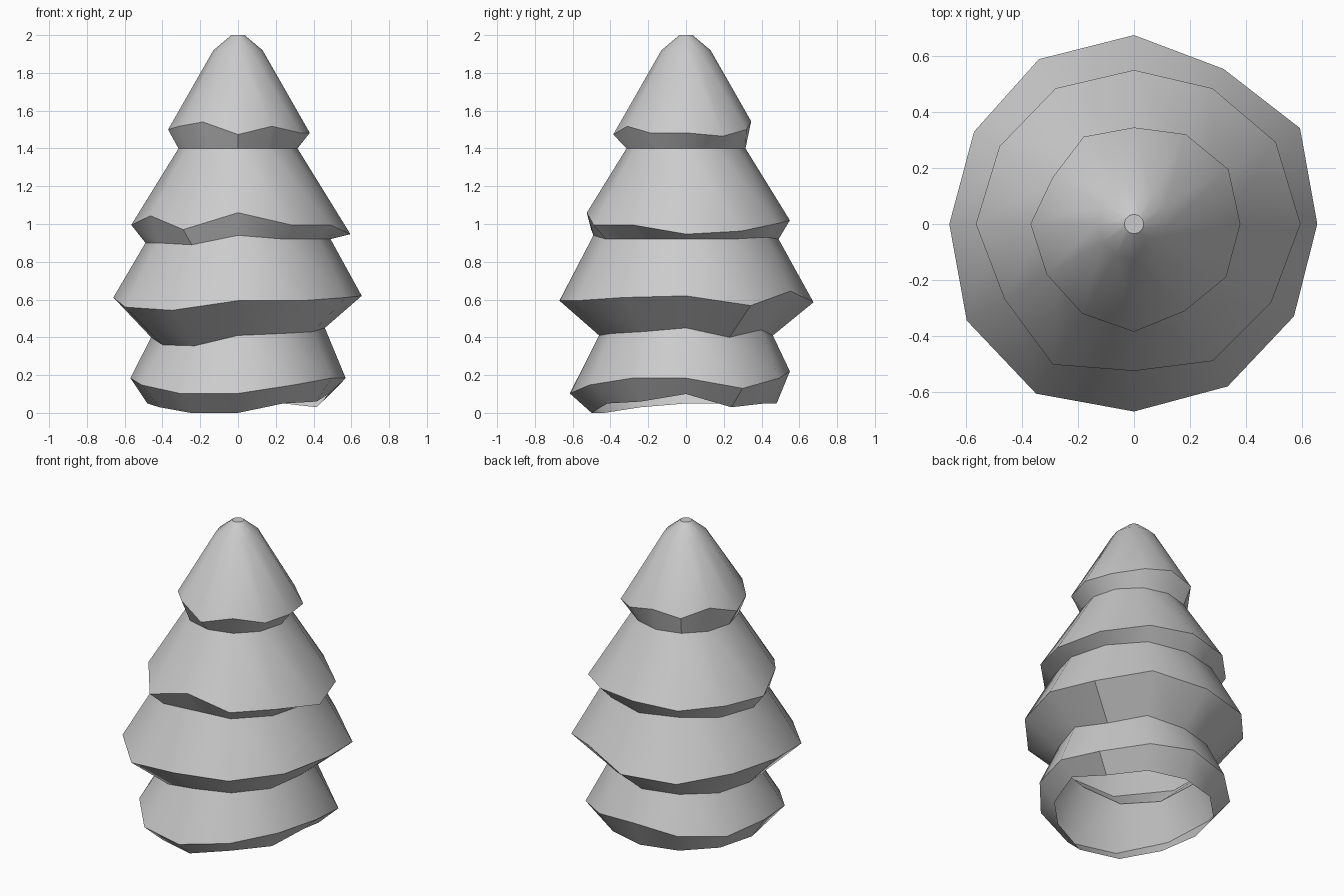
import bpy, bmesh, math

if "Cube" in bpy.data.objects:
    bpy.data.objects.remove(bpy.data.objects["Cube"])

N = 12  # sides; lists run counter-clockwise from +x in 30 degree steps


def ring(bm, radii, heights):
    out = []
    for i in range(N):
        a = 2 * math.pi * i / N
        r = radii[i] if isinstance(radii, list) else radii
        z = heights[i] if isinstance(heights, list) else heights
        out.append(bm.verts.new((r * math.cos(a), r * math.sin(a), z)))
    return out


def slope(radii, r0, z0, k):
    """Rim heights following a cone that starts at radius r0, height z0."""
    return [z0 - k * (r - r0) for r in radii]


# Uneven rims of the four branch tiers
rim1 = [.38, .39, .37, .345, .36, .335, .37, .36, .37, .385, .36, .38]
rim2 = [.595, .585, .56, .55, .56, .555, .565, .535, .58, .525, .565, .565]
rim3 = [.655, .685, .64, .675, .68, .66, .66, .69, .70, .67, .67, .66]
rim4 = [.57, .60, .57, .55, .57, .58, .57, .59, .615, .615, .59, .57]
z1 = slope(rim1, .13, 1.92, 1.75)
z1[8] += .04
fold3 = [.45, .40, .44, .41, .41, .40, .40, .36, .355, .41, .42, .43]
lip = [.10, .03, .05, .05, .05, .05, .05, .03, 0, 0, .05, .06]

# One continuous shell: tip, then rim and tucked-under fold of each tier
bm = bmesh.new()
rings = [
    ring(bm, .035, 2.0),
    ring(bm, .13, 1.92),
    ring(bm, rim1, z1),
    ring(bm, .315, 1.40),
    ring(bm, rim2, slope(rim2, .315, 1.40, 1.62)),
    ring(bm, .49, [.92, .92, .93, .92, .93, .91, .90, .90, .89, .94, .92, .92]),
    ring(bm, rim3, slope(rim3, .49, .90, 1.7)),
    ring(bm, .46, fold3),
    ring(bm, rim4, slope(rim4, .45, .40, 1.8)),
    ring(bm, [.48] * 8 + [.50, .50, .48, .48], lip),
]
bm.faces.new(rings[0])
for up, low in zip(rings, rings[1:]):
    for i in range(N):
        j = (i + 1) % N
        bm.faces.new((up[i], low[i], low[j], up[j]))
bmesh.ops.recalc_face_normals(bm, faces=bm.faces[:])

mesh = bpy.data.meshes.new("tree_foliage")
bm.to_mesh(mesh)
bm.free()
tree = bpy.data.objects.new("tree_foliage", mesh)
bpy.context.collection.objects.link(tree)
bpy.context.view_layer.objects.active = tree
tree.select_set(True)
bpy.ops.object.shade_smooth_by_angle(angle=math.radians(35))
